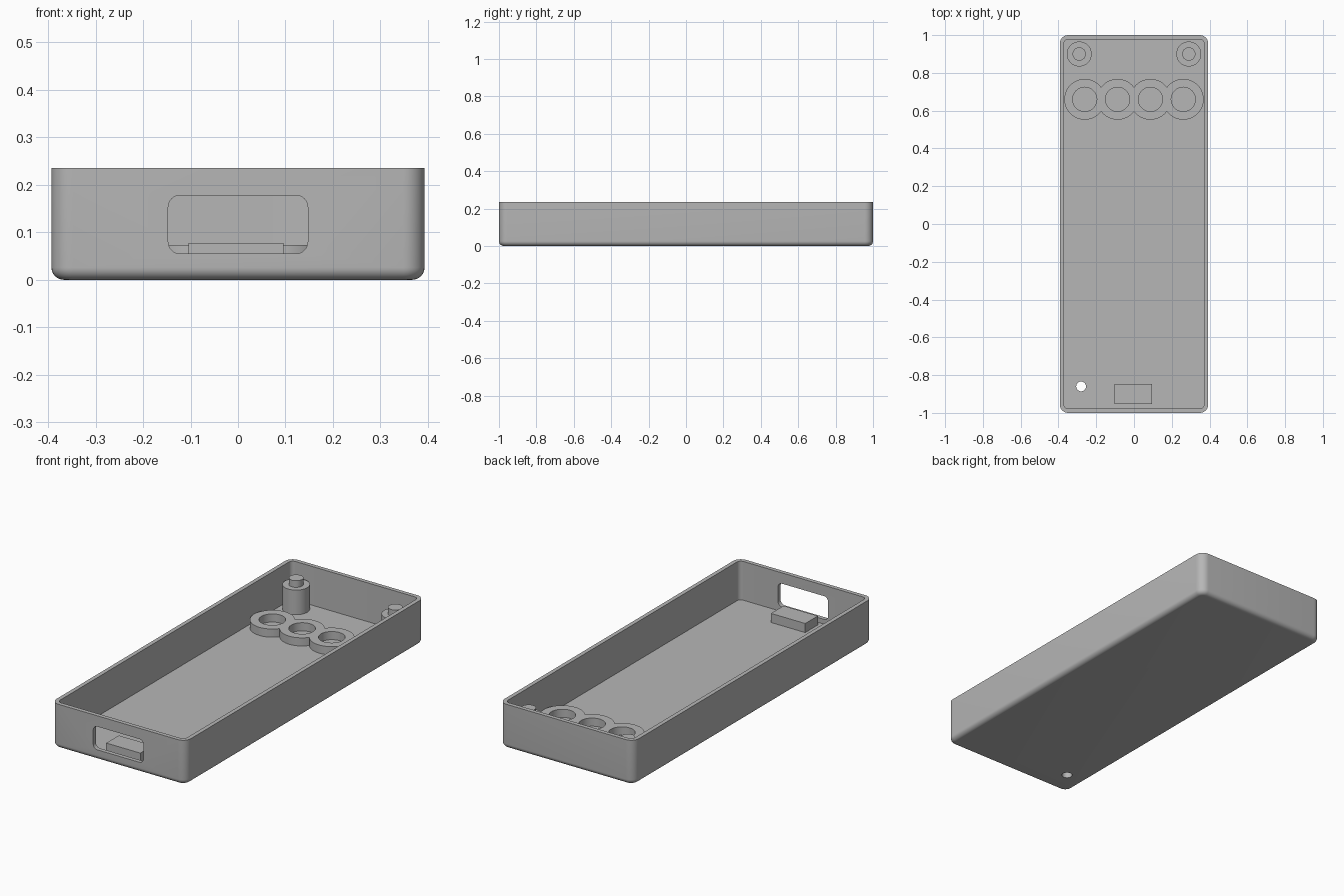
import bpy, bmesh, math
from mathutils import Matrix

cube = bpy.data.objects.get("Cube")
if cube:
    bpy.data.objects.remove(cube, do_unlink=True)

grey = bpy.data.materials.new("plain grey")
grey.use_nodes = True
grey.diffuse_color = (0.47, 0.47, 0.47, 1)
grey.node_tree.nodes["Principled BSDF"].inputs["Base Color"].default_value = (0.47, 0.47, 0.47, 1)

HX, HY, HEIGHT, FLOOR, WALL = 0.393, 1.0, 0.235, 0.03, 0.022
parts = []


def make_object(name, bm):
    bmesh.ops.recalc_face_normals(bm, faces=bm.faces)
    mesh = bpy.data.meshes.new(name)
    bm.to_mesh(mesh)
    bm.free()
    mesh.materials.append(grey)
    obj = bpy.data.objects.new(name, mesh)
    bpy.context.collection.objects.link(obj)
    return obj


def rounded_rect(hx, hy, r, steps=8):
    pts = []
    for k, (sx, sy) in enumerate([(1, 1), (-1, 1), (-1, -1), (1, -1)]):
        for i in range(steps + 1):
            a = (k + i / steps) * math.pi / 2
            pts.append((sx * (hx - r) + r * math.cos(a), sy * (hy - r) + r * math.sin(a)))
    return pts


def loft(name, rings):
    """Skin a stack of equal-length loops and cap both ends."""
    bm = bmesh.new()
    loops = [[bm.verts.new(p) for p in ring] for ring in rings]
    for a, b in zip(loops, loops[1:]):
        for i in range(len(a)):
            j = (i + 1) % len(a)
            bm.faces.new((a[i], a[j], b[j], b[i]))
    bm.faces.new(loops[0])
    bm.faces.new(loops[-1])
    return make_object(name, bm)


def cylinder(name, x, y, r, z0, z1, sides=48):
    bm = bmesh.new()
    bmesh.ops.create_cone(bm, cap_ends=True, segments=sides, radius1=r, radius2=r, depth=z1 - z0,
                          matrix=Matrix.Translation((x, y, (z0 + z1) / 2)))
    return make_object(name, bm)


def combine(obj, tool, operation):
    """Apply a boolean and discard the tool."""
    mod = obj.modifiers.new(operation, 'BOOLEAN')
    mod.object, mod.operation, mod.solver = tool, operation, 'EXACT'
    bpy.context.view_layer.update()
    result = bpy.data.meshes.new_from_object(obj.evaluated_get(bpy.context.evaluated_depsgraph_get()))
    obj.modifiers.clear()
    obj.data = result
    bpy.data.objects.remove(tool, do_unlink=True)


# Tray: filleted outside going up, then the cavity going down
def level(inset, radius, z):
    return [(x, y, z) for x, y in rounded_rect(HX - inset, HY - inset, radius)]


FILLET, CORNER = 0.026, 0.045
rings = []
for i in range(9):
    a = i / 8 * math.pi / 2
    inset = FILLET * (1 - math.sin(a))
    rings.append(level(inset, CORNER - inset, FILLET * (1 - math.cos(a))))
rings += [level(0, CORNER, HEIGHT), level(WALL, CORNER - WALL, HEIGHT), level(WALL, CORNER - WALL, FLOOR)]
tray = loft("tray", rings)

# Rounded opening through the front wall
window = rounded_rect(0.147, 0.0615, 0.025)
combine(tray, loft("window_cutter", [[(x, y, z + 0.1165) for x, z in window] for y in (-1.1, -0.965)]),
        'DIFFERENCE')

# Small hole through the floor
combine(tray, cylinder("hole_cutter", -0.28, -0.86, 0.026, -0.1, 0.1), 'DIFFERENCE')
parts.append(tray)

# Row of four merged round holders
SINK = FLOOR - 0.005
centres = [(i - 1.5) * 0.174 for i in range(4)]
holders = cylinder("round_holders", centres[0], 0.66, 0.108, SINK, 0.073)
for x in centres[1:]:
    combine(holders, cylinder("holder", x, 0.66, 0.108, SINK, 0.073), 'UNION')
for x in centres:
    combine(holders, cylinder("holder_cutter", x, 0.66, 0.064, 0, 0.2), 'DIFFERENCE')
parts.append(holders)

# Stepped corner posts
for side, x in (("right", -0.29), ("left", 0.29)):
    outline = [(0.066, SINK), (0.066, 0.16), (0.035, 0.16), (0.035, 0.195)]
    turns = [i / 40 * math.tau for i in range(40)]
    parts.append(loft("post_" + side, [[(x + r * math.cos(a), 0.9 + r * math.sin(a), z) for a in turns]
                                       for r, z in outline]))

# Support block behind the opening
bm = bmesh.new()
bmesh.ops.create_cube(bm, size=1, matrix=Matrix.Translation((-0.004, -0.9, (SINK + 0.078) / 2))
                      @ Matrix.Diagonal((0.2, 0.105, 0.078 - SINK, 1)))
parts.append(make_object("support_block", bm))

# Smooth the curves, keep the edges crisp
bpy.ops.object.select_all(action='DESELECT')
for obj in parts:
    obj.select_set(True)
bpy.context.view_layer.objects.active = tray
bpy.ops.object.shade_smooth_by_angle(angle=math.radians(30))
